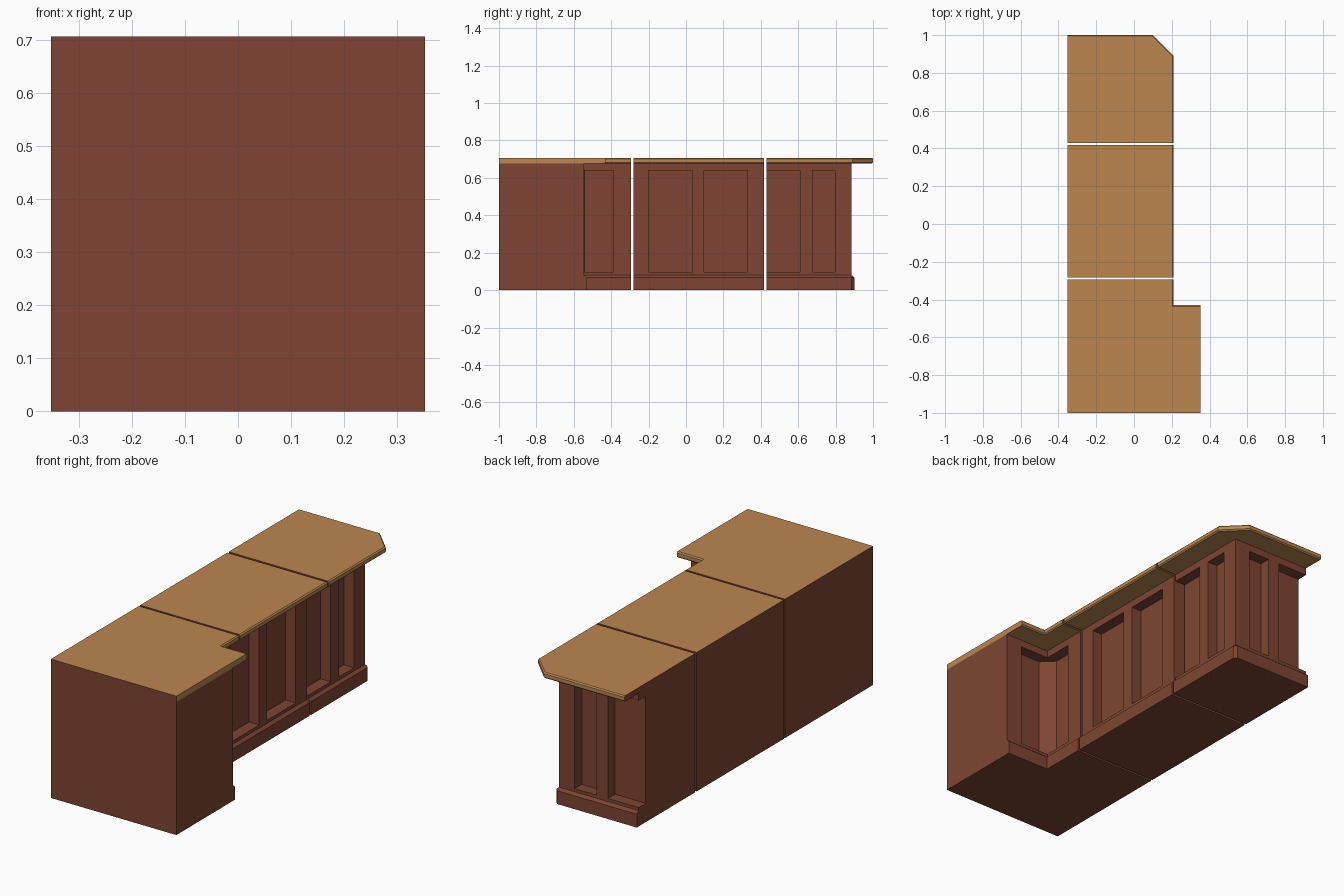
import bpy, bmesh

if "Cube" in bpy.data.objects:
    bpy.data.objects.remove(bpy.data.objects["Cube"])

# Main dimensions
BACK, SIDE = -0.353, 0.353
FACE = 0.095          # panelled face of the straight run
INNER = -0.545        # panelled face of the corner return
END = 0.885           # panelled face at the far end
LIP = 0.21            # counter overhang edge
DEPTH = 0.057         # recess depth
LOW, HIGH = 0.096, 0.64
TOP_LOW, TOP = 0.677, 0.707
CUTS = (-1, -0.293, -0.282, 0.418, 0.43)


def material(name, rgb):
    m = bpy.data.materials.new(name)
    m.use_nodes = True
    m.diffuse_color = (*rgb, 1)
    m.node_tree.nodes["Principled BSDF"].inputs["Base Color"].default_value = (*rgb, 1)
    return m


BROWN = material("red brown wood", (0.21, 0.06, 0.032))
GOLD = material("golden wood", (0.50, 0.245, 0.08))


def loft(name, outline, levels, mats):
    """Stack outline(offset) at each (z, offset) level and close both ends."""
    bm = bmesh.new()
    rings = [[bm.verts.new((x, y, z)) for x, y in outline(o)] for z, o in levels]
    for a, b in zip(rings, rings[1:]):
        for i in range(len(a)):
            j = (i + 1) % len(a)
            bm.faces.new((a[i], a[j], b[j], b[i]))
    bm.faces.new(rings[0][::-1])
    bm.faces.new(rings[-1])
    bmesh.ops.remove_doubles(bm, verts=bm.verts, dist=1e-5)
    bmesh.ops.recalc_face_normals(bm, faces=bm.faces)
    mesh = bpy.data.meshes.new(name)
    bm.to_mesh(mesh)
    bm.free()
    for m in mats:
        mesh.materials.append(m)
    obj = bpy.data.objects.new(name, mesh)
    bpy.context.collection.objects.link(obj)
    return obj


def rect(x0, x1, y0, y1):
    return [(x0, y0), (x1, y0), (x1, y1), (x0, y1)]


def carve(obj, shapes):
    """Cut panel recesses with the given plan shapes."""
    cutters = []
    for shape in shapes:
        c = loft("recess_cutter", lambda o: shape, [(LOW, 0), (HIGH, 0)], [BROWN])
        c.hide_render = True
        mod = obj.modifiers.new("recess", 'BOOLEAN')
        mod.operation, mod.solver, mod.object = 'DIFFERENCE', 'EXACT', c
        cutters.append(c)
    graph = bpy.context.evaluated_depsgraph_get()
    mesh = bpy.data.meshes.new_from_object(obj.evaluated_get(graph))
    obj.modifiers.clear()
    obj.data = mesh
    for c in cutters:
        bpy.data.objects.remove(c)


# Cabinet outlines, where o is the skirting projection
def corner_plan(o):
    return [(BACK, -1), (SIDE, -1), (SIDE, INNER + o), (FACE + o, INNER + o),
            (FACE + o, CUTS[1]), (BACK, CUTS[1])]


def straight_plan(o):
    return rect(BACK, FACE + o, CUTS[2], CUTS[3])


def end_plan(o):
    return [(BACK, CUTS[4]), (FACE + o, CUTS[4]), (FACE + o, END),
            (FACE, END + o), (BACK, END + o)]


# Counter outlines, where t is the edge bevel inset
def corner_top(t):
    return [(BACK, -1), (SIDE, -1), (SIDE, -0.43 - t), (LIP - t, -0.43 - t),
            (LIP - t, CUTS[1]), (BACK, CUTS[1])]


def straight_top(t):
    return rect(BACK, LIP - t, CUTS[2], CUTS[3])


def end_top(t):
    return [(BACK, CUTS[4]), (LIP - t, CUTS[4]), (LIP - t, 0.89 - 0.41 * t),
            (0.1 - 0.41 * t, 1 - t), (BACK, 1 - t)]


# Panel recess plans
def side_panel(y0, y1):
    return rect(FACE - DEPTH, 0.2, y0, y1)


def end_panel(x0, x1):
    return rect(x0, x1, END - DEPTH, 1)


inner_x, inner_y = FACE - DEPTH, INNER - DEPTH
corner_recess = [(0.26, inner_y), (0.26, -0.39), (inner_x, -0.39),
                 (inner_x, INNER + 0.003), (0.1, inner_y)]

MODULES = {
    "corner": (corner_plan, corner_top, [corner_recess]),
    "straight": (straight_plan, straight_top,
                 [side_panel(-0.2, 0.035), side_panel(0.097, 0.328)]),
    "end": (end_plan, end_top,
            [side_panel(0.4, 0.61), side_panel(0.675, 0.797),
             end_panel(-0.4, -0.18), end_panel(-0.115, 0.007)]),
}

SKIRT_LEVELS = [(0, 0.015), (0.068, 0.015), (0.08, 0), (TOP_LOW, 0)]
TOP_LEVELS = [(TOP_LOW, 0.006), (0.683, 0), (0.701, 0), (TOP, 0.006)]

for name, (plan, top, recesses) in MODULES.items():
    # Cabinet with skirting and recessed panels
    cabinet = loft(name + "_cabinet", plan, SKIRT_LEVELS, [BROWN])
    carve(cabinet, recesses)
    # Counter, brown on the back and on the joining ends
    counter = loft(name + "_countertop", top, TOP_LEVELS, [GOLD, BROWN])
    for p in counter.data.polygons:
        joint = abs(p.normal.y) > 0.9 and any(abs(p.center.y - c) < 0.002 for c in CUTS)
        if p.normal.x < -0.9 or joint:
            p.material_index = 1
